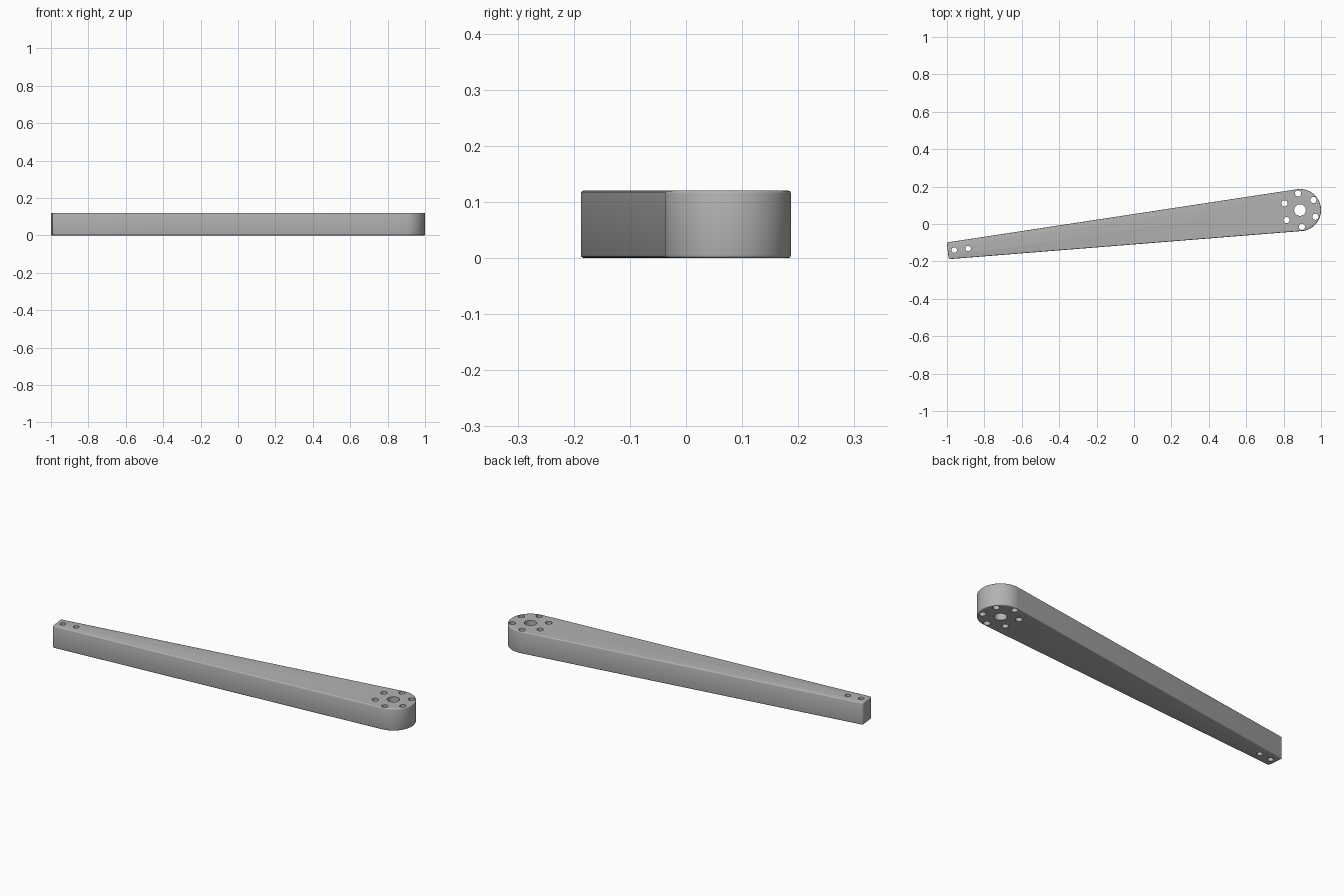
import bpy, bmesh, math
from mathutils import Matrix, Vector

cube = bpy.data.objects.get("Cube")
if cube:
    bpy.data.objects.remove(cube, do_unlink=True)

HUB_R, LENGTH, TAIL_W, HEIGHT = 0.1125, 1.896, 0.045, 0.12
TILT = math.radians(6.6)
PLACE = Matrix.Translation((0.8875, 0.0745, 0)) @ Matrix.Rotation(TILT, 4, 'Z')

grey = bpy.data.materials.new("light_grey")
grey.use_nodes = True
colour = (0.45, 0.45, 0.45, 1)
grey.diffuse_color = colour
grey.node_tree.nodes["Principled BSDF"].inputs["Base Color"].default_value = colour


def make_object(name, bm):
    mesh = bpy.data.meshes.new(name)
    bm.to_mesh(mesh)
    bm.free()
    obj = bpy.data.objects.new(name, mesh)
    bpy.context.collection.objects.link(obj)
    mesh.materials.append(grey)
    return obj


# Tapered arm: rounded hub with tangent sides running to a narrow square tail
taper = (HUB_R - TAIL_W) / LENGTH
sweep = math.pi / 2 + taper
steps = 64
outline = [(-LENGTH, TAIL_W), (-LENGTH, -TAIL_W)]
for i in range(steps + 1):
    a = -sweep + 2 * sweep * i / steps
    outline.append((HUB_R * math.cos(a), HUB_R * math.sin(a)))

bm = bmesh.new()
base = bm.faces.new([bm.verts.new((x, y, 0)) for x, y in outline])
top = bmesh.ops.extrude_face_region(bm, geom=[base])["geom"]
bmesh.ops.translate(bm, vec=(0, 0, HEIGHT),
                    verts=[v for v in top if isinstance(v, bmesh.types.BMVert)])

# Round the tail corners, then soften the rims
corners = [e for e in bm.edges
           if abs(e.verts[0].co.z - e.verts[1].co.z) > 0.1 and e.verts[0].co.x < -1]
bmesh.ops.bevel(bm, geom=corners, offset=0.01, segments=5, profile=0.5, affect='EDGES')
rims = [e for e in bm.edges if abs(e.verts[0].co.z - e.verts[1].co.z) < 0.001]
bmesh.ops.bevel(bm, geom=rims, offset=0.005, segments=3, profile=0.5, affect='EDGES')
bmesh.ops.recalc_face_normals(bm, faces=bm.faces)
bm.transform(PLACE)
arm = make_object("lever_arm", bm)

# Through holes: hub bore, ring of six bolt holes, two tail holes
holes = [(0, 0, 0.031)]
for i in range(6):
    a = math.radians(30 + 60 * i)
    holes.append((0.09 * math.cos(a), 0.09 * math.sin(a), 0.0165))
holes += [(-1.861, 0, 0.0145), (-1.786, 0, 0.0145)]

bm = bmesh.new()
for x, y, r in holes:
    bmesh.ops.create_cone(bm, cap_ends=True, segments=32, radius1=r, radius2=r,
                          depth=HEIGHT * 2,
                          matrix=PLACE @ Matrix.Translation((x, y, HEIGHT / 2)))
cutter = make_object("hole_cutter", bm)
cutter.hide_render = True

bpy.ops.object.select_all(action='DESELECT')
arm.select_set(True)
bpy.context.view_layer.objects.active = arm
cut = arm.modifiers.new("holes", 'BOOLEAN')
cut.operation = 'DIFFERENCE'
cut.solver = 'EXACT'
cut.object = cutter
bpy.ops.object.modifier_apply(modifier=cut.name)
bpy.data.objects.remove(cutter, do_unlink=True)
bpy.ops.object.shade_smooth_by_angle(angle=math.radians(35))
